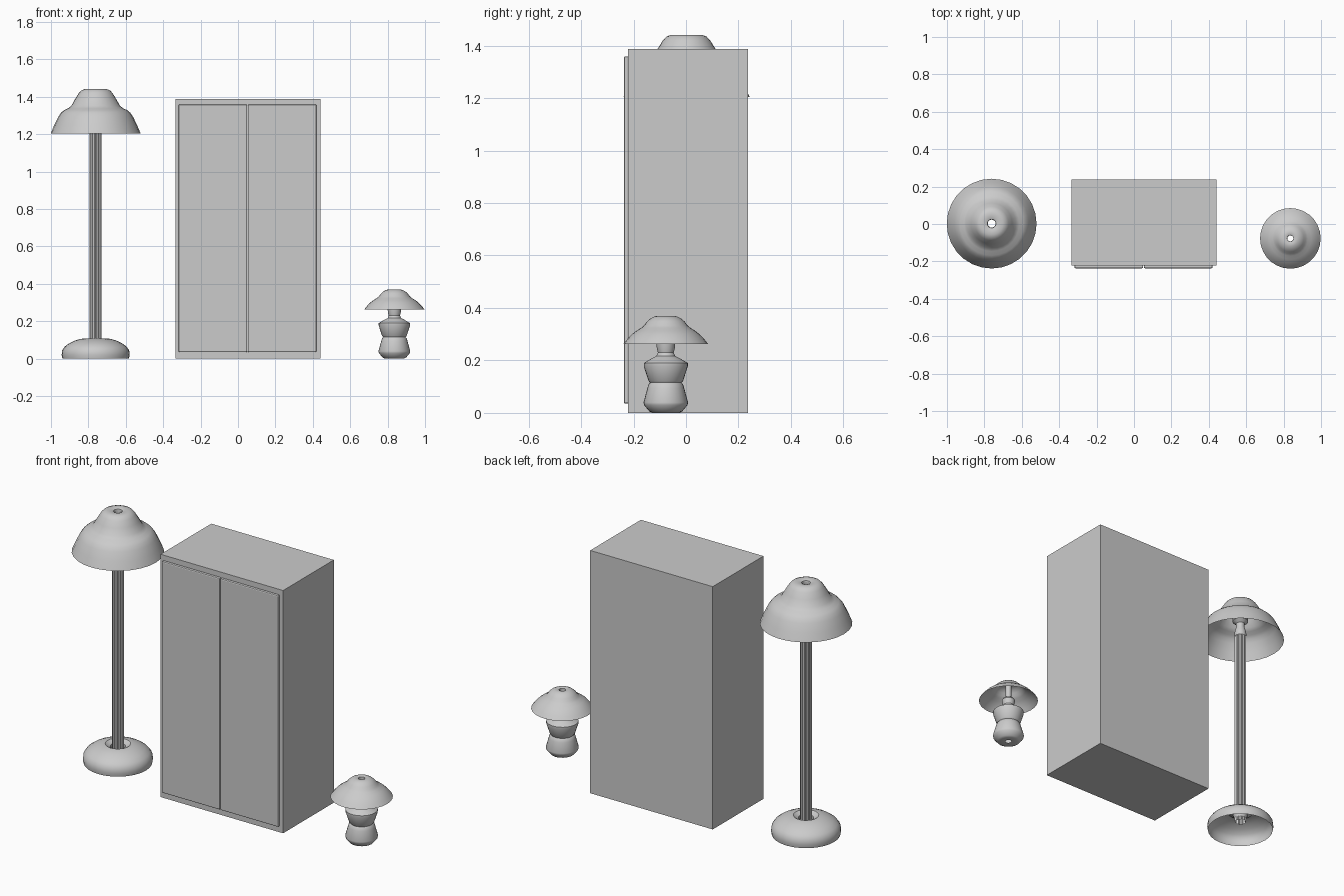
import bpy, bmesh
from math import cos, sin, pi


def lathe(name, profile, center, sides=28, flute=None, angle=35):
    """Spin an open (radius, height) profile; flute scales every second column."""
    bm = bmesh.new()
    rings = []
    for r, z in profile:
        ring = []
        for i in range(sides):
            a = 2 * pi * i / sides
            k = flute if flute and i % 2 else 1
            ring.append(bm.verts.new((r * k * cos(a), r * k * sin(a), z)))
        rings.append(ring)
    for low, high in zip(rings, rings[1:]):
        for i in range(sides):
            j = (i + 1) % sides
            bm.faces.new((low[i], low[j], high[j], high[i]))
    obj = add_object(name, bm)
    obj.location = (*center, 0)
    smooth(obj, angle)
    return obj


def add_object(name, bm):
    mesh = bpy.data.meshes.new(name)
    bm.to_mesh(mesh)
    bm.free()
    obj = bpy.data.objects.new(name, mesh)
    bpy.context.collection.objects.link(obj)
    return obj


def smooth(obj, degrees):
    bpy.ops.object.select_all(action='DESELECT')
    obj.select_set(True)
    bpy.context.view_layer.objects.active = obj
    bpy.ops.object.shade_smooth_by_angle(angle=degrees * pi / 180)


def box(name, lo, hi, bevel=0):
    bm = bmesh.new()
    bmesh.ops.create_cube(bm, size=1)
    for v in bm.verts:
        v.co = [(a + b) / 2 + c * (b - a) for a, b, c in zip(lo, hi, v.co)]
    obj = add_object(name, bm)
    if bevel:
        mod = obj.modifiers.new("edge_bevel", 'BEVEL')
        mod.width = bevel
        mod.segments = 2
    return obj


# Wardrobe: plain carcass with two overlaid doors
box("wardrobe_body", (-0.335, -0.221, 0), (0.44, 0.237, 1.388))
box("left_door", (-0.318, -0.237, 0.035), (0.049, -0.219, 1.359), 0.006)
box("right_door", (0.053, -0.237, 0.035), (0.42, -0.219, 1.359), 0.006)

# Floor lamp: hollow domed foot, fluted pole, socket and open shade
floor = (-0.761, 0.002)
lathe("floor_lamp_base", [
    (0.178, 0), (0.182, 0.02), (0.179, 0.045), (0.165, 0.065), (0.14, 0.083),
    (0.11, 0.097), (0.08, 0.106), (0.066, 0.107), (0.058, 0.101),
    (0.04, 0.092), (0.032, 0.07)], floor)
lathe("floor_lamp_pole", [(0.032, 0.05), (0.032, 1.225)], floor, 24, 0.84, 20)
lathe("floor_lamp_socket", [
    (0.03, 1.225), (0.034, 1.235), (0.03, 1.26), (0.022, 1.285), (0.024, 1.305),
    (0.043, 1.32), (0.043, 1.35), (0.024, 1.365), (0.021, 1.43)], floor)
lathe("floor_lamp_shade", [
    (0.24, 1.205), (0.221, 1.25), (0.199, 1.295), (0.185, 1.315), (0.17, 1.328),
    (0.148, 1.338), (0.13, 1.352), (0.11, 1.388), (0.09, 1.42), (0.077, 1.434),
    (0.06, 1.441), (0.035, 1.441), (0.023, 1.436), (0.021, 1.425)], floor)

# Table lamp: waisted two-tier body, thin stem and mushroom shade
table = (0.836, -0.077)
lathe("table_lamp_body", [
    (0.016, 0.004), (0.05, 0), (0.063, 0.006), (0.083, 0.03), (0.085, 0.04),
    (0.07, 0.095), (0.066, 0.108), (0.06, 0.115), (0.066, 0.122),
    (0.084, 0.178), (0.084, 0.19), (0.055, 0.207), (0.036, 0.217),
    (0.03, 0.23), (0.034, 0.245), (0.036, 0.262), (0.03, 0.272),
    (0.016, 0.276), (0.016, 0.365)], table)
lathe("table_lamp_shade", [
    (0.162, 0.262), (0.147, 0.281), (0.13, 0.299), (0.112, 0.313), (0.094, 0.324),
    (0.082, 0.334), (0.072, 0.348), (0.058, 0.36), (0.042, 0.368),
    (0.025, 0.37), (0.017, 0.366), (0.016, 0.358)], table)
